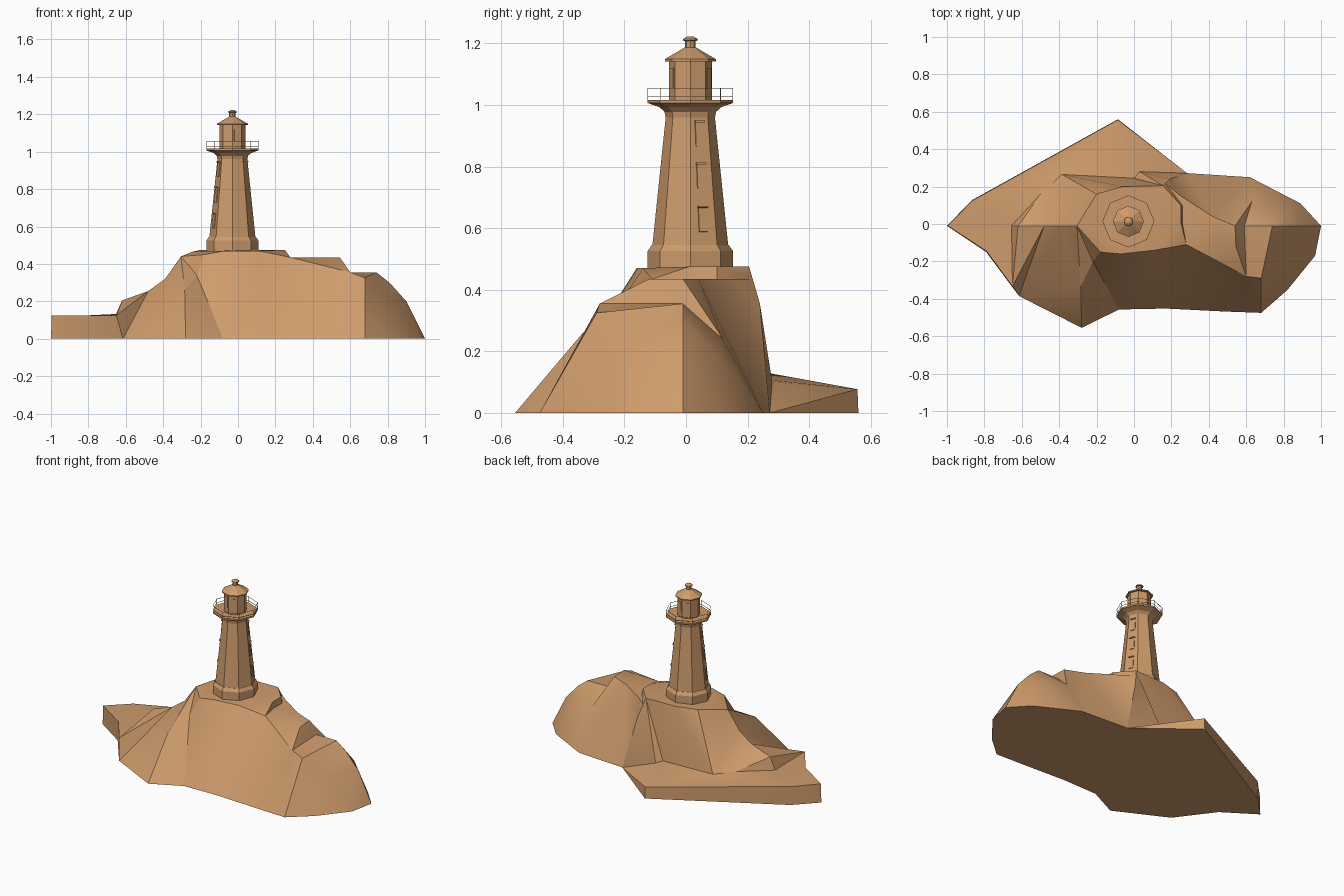
import bpy, bmesh
from math import pi, cos, sin, atan, radians
from mathutils import Matrix, Vector, geometry

if "Cube" in bpy.data.objects:
    bpy.data.objects.remove(bpy.data.objects["Cube"], do_unlink=True)

# One sandstone colour for everything
stone = bpy.data.materials.new("sandstone")
stone.use_nodes = True
stone.diffuse_color = (0.62, 0.33, 0.15, 1)
stone.node_tree.nodes["Principled BSDF"].inputs["Base Color"].default_value = stone.diffuse_color

SIDES = 8
CENTRE = Vector((-0.03, 0.014, 0))
APOTHEM = cos(pi / SIDES)


def finish(name, bm, smooth_angle=None):
    bmesh.ops.recalc_face_normals(bm, faces=bm.faces)
    mesh = bpy.data.meshes.new(name)
    bm.to_mesh(mesh)
    bm.free()
    mesh.materials.append(stone)
    obj = bpy.data.objects.new(name, mesh)
    bpy.context.collection.objects.link(obj)
    if smooth_angle:
        bpy.ops.object.select_all(action="DESELECT")
        obj.select_set(True)
        bpy.context.view_layer.objects.active = obj
        bpy.ops.object.shade_smooth_by_angle(angle=radians(smooth_angle))
    return obj


def lathe(name, profile, closed=False):
    """Turn (radius, height) points into an eight-sided solid or ring."""
    bm = bmesh.new()
    rings = []
    for r, z in profile:
        rings.append([bm.verts.new(CENTRE + Vector((r * cos(2 * pi * i / SIDES),
                                                    r * sin(2 * pi * i / SIDES), z)))
                      for i in range(SIDES)])
    pairs = list(zip(rings, rings[1:]))
    if closed:
        pairs.append((rings[-1], rings[0]))
    else:
        bm.faces.new(rings[0])
        bm.faces.new(rings[-1])
    for a, b in pairs:
        for i in range(SIDES):
            j = (i + 1) % SIDES
            bm.faces.new((a[i], a[j], b[j], b[i]))
    return finish(name, bm)


def panel(name, azimuth, radius, z, size, lean=0):
    """Box lying on a tower face; size is depth, width, height."""
    spot = CENTRE + Vector((radius * cos(azimuth), radius * sin(azimuth), z))
    bm = bmesh.new()
    bmesh.ops.create_cube(bm, size=1, matrix=Matrix.Translation(spot)
                          @ Matrix.Rotation(azimuth, 4, "Z")
                          @ Matrix.Rotation(-lean, 4, "Y")
                          @ Matrix.Diagonal((*size, 1)))
    return finish(name, bm)


# Rock: shoreline, then crest and foot lines joined by triangulation
shore = [(-1, -.01), (-.866, .128), (-.086, .56), (.283, .272), (.62, .25),
         (.89, .11), (1, -.01), (.968, -.17), (.82, -.353), (.68, -.475),
         (.487, -.468), (.17, -.452), (-.08, -.457), (-.28, -.555),
         (-.615, -.385), (-.79, -.15)]
ledge_rim = [(-.65, -.333, .125), (-.788, -.146, .125), (-.996, -.009, .125),
             (-.865, .125, .122), (-.0865, .557, .077), (.283, .272, 0)]
cliff_foot = [(-.65, -.333, .125), (-.655, -.01, .125), (-.49, .17, .14),
              (-.385, .265, .13), (0, .245, .11), (.03, .28, .1), (.283, .272, 0)]
west_crest = [(-.62, -.01, .205), (-.48, -.01, .255), (-.39, -.01, .32),
              (-.305, -.01, .44), (-.285, -.335, .26), (-.28, -.555, 0)]
west_crease = [(-.39, -.01, .32), (-.615, -.385, 0)]
summit = [(-.245, -.01, .465), (-.2, .16, .475), (-.06, .2, .475),
          (.155, .205, .475), (.25, .1, .475), (.25, .01, .475),
          (.11, -.14, .47), (-.07, -.16, .47), (-.18, -.15, .45), (-.245, -.01, .465)]
terrace = [(.258, .1, .435), (.17, .215, .435), (.25, .15, .435), (.42, .04, .435),
           (.54, -.01, .435), (.545, -.12, .435), (.28, -.11, .435),
           (.258, .01, .435), (.258, .1, .435)]
east_crest = [(.54, -.01, .435), (.59, -.01, .355), (.74, -.01, .355),
              (.81, -.01, .3), (.9, -.01, .2), (1, -.01, 0)]
east_brow = [(.59, -.01, .355), (.6, -.28, .355), (.68, -.29, .325), (.74, -.01, .355)]
east_corner = [(.545, -.12, .435), (.6, -.28, .355), (.487, -.468, 0)]
gully = [(.283, .272, 0), (.42, .04, .435)]
bulges = [(-.22, -.2, .34), (.19, .24, .355), (.63, .12, .24), (.8, .09, .2),
          (.81, -.2, .21)]

points = [(x, y, 0) for x, y in shore]
edges = []
for line in (ledge_rim, cliff_foot, west_crest, west_crease, summit, terrace,
             east_crest, east_brow, east_corner, gully):
    start = len(points)
    points += line
    edges += [(start + i, start + i + 1) for i in range(len(line) - 1)]
points += bulges

flat = [Vector(p[:2]) for p in points]
outline = list(range(len(shore)))
cut = geometry.delaunay_2d_cdt(flat, edges, [outline], 1, 1e-5)
bm = bmesh.new()
rock_verts = []
for co in cut[0]:
    nearest = min(points, key=lambda p: (Vector(p[:2]) - co).length)
    rock_verts.append(bm.verts.new((co.x, co.y, nearest[2])))
for tri in cut[2]:
    bm.faces.new([rock_verts[i] for i in tri])
bm.faces.new([bm.verts.new((x, y, 0)) for x, y in shore])
bmesh.ops.remove_doubles(bm, verts=bm.verts, dist=1e-4)
finish("rock_island", bm, 30)

# Tower, gallery, lantern room and roof
BASE_Z, NECK_Z, BASE_R, NECK_R = .545, .96, .123, .08
lathe("tower_plinth", [(.139, .43), (.139, .525), (.125, .545)])
lathe("tower_shaft", [(BASE_R, BASE_Z), (NECK_R, NECK_Z), (.084, .978),
                      (.1, .993), (.137, 1.006)])
lathe("gallery_floor", [(.139, 1.006), (.139, 1.016)])
lathe("lantern_room", [(.07, 1.016), (.07, 1.146)])
lathe("lantern_roof", [(.083, 1.142), (.083, 1.149), (.018, 1.187)])
lathe("roof_vent", [(.017, 1.18), (.017, 1.208), (.025, 1.21),
                    (.024, 1.214), (.009, 1.223)])

# Railing
for label, z in (("upper", 1.053), ("lower", 1.028)):
    lathe(label + "_rail", [(.137, z), (.139, z), (.139, z + .002), (.137, z + .002)], True)
for i in range(SIDES):
    panel("rail_post", 2 * pi * i / SIDES, .138, 1.035, (.002, .002, .042))

# Windows on two opposite faces, each leaning with the wall
lean = atan((BASE_R - NECK_R) * APOTHEM / (NECK_Z - BASE_Z))
for side in (0, pi):
    azimuth = pi / SIDES + side
    for z in (.628, .768, .905):
        t = (z - BASE_Z) / (NECK_Z - BASE_Z)
        wall = (BASE_R + (NECK_R - BASE_R) * t) * APOTHEM
        panel("tower_window", azimuth, wall, z, (.008, .03, .08), lean)
        panel("window_hood", azimuth, wall - .002, z + .041, (.016, .034, .006), lean)

# Lantern panes on the front and back faces
for azimuth in (3, 5, 11, 13):
    panel("lantern_pane", azimuth * pi / SIDES, .07 * APOTHEM, 1.088, (.006, .034, .064))
